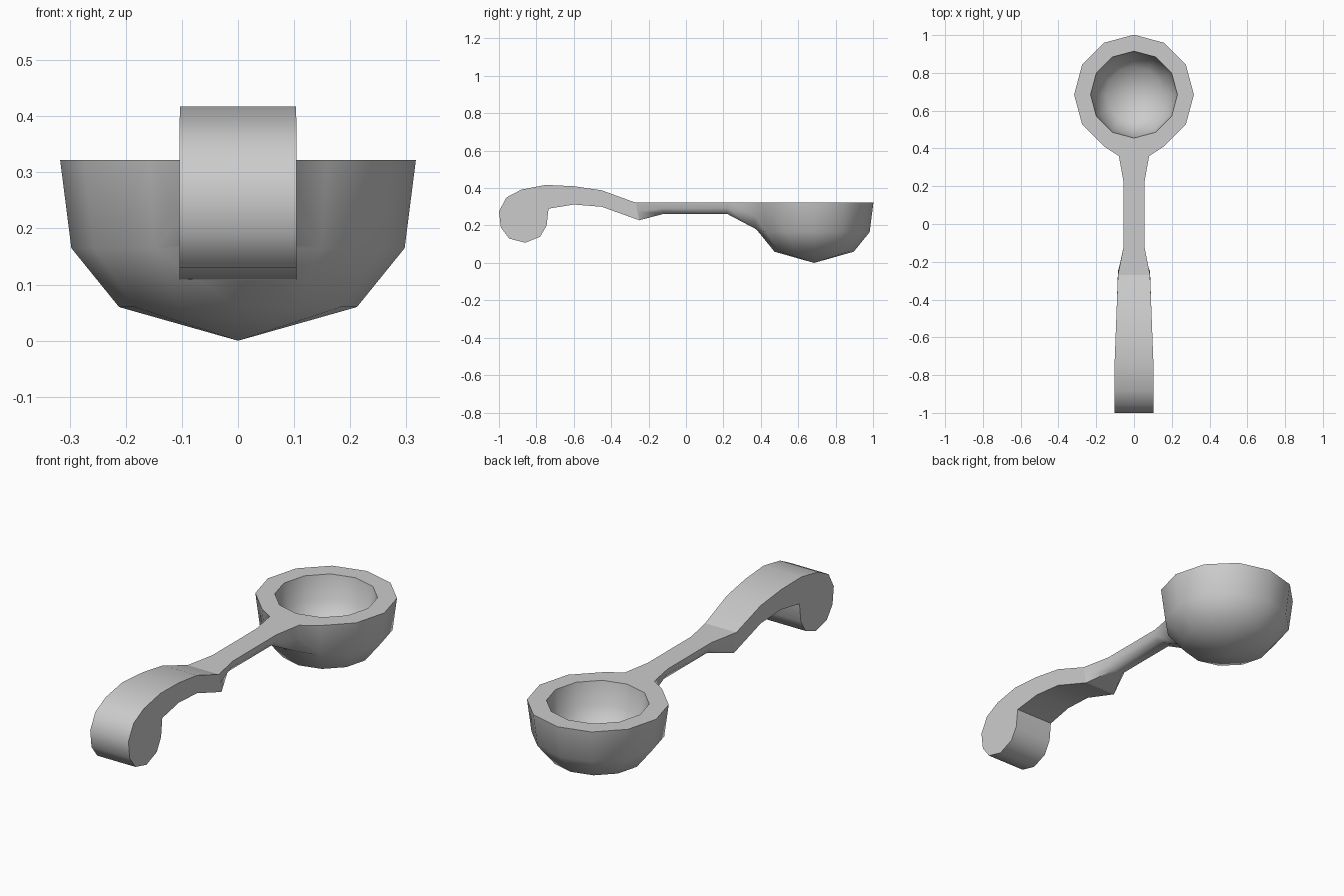
import bpy, bmesh, math

cube = bpy.data.objects.get("Cube")
if cube:
    bpy.data.objects.remove(cube)

SIDES = 12
RIM_Z = 0.322
BOWL_Y = 0.685

grey = bpy.data.materials.new("plain grey")
grey.use_nodes = True
grey.diffuse_color = (0.6, 0.6, 0.6, 1)
grey.node_tree.nodes["Principled BSDF"].inputs["Base Color"].default_value = (0.6, 0.6, 0.6, 1)


def finish(bm, name):
    """Turn a bmesh into a smooth object with sharp edges kept."""
    mesh = bpy.data.meshes.new(name)
    bm.to_mesh(mesh)
    bm.free()
    mesh.materials.append(grey)
    obj = bpy.data.objects.new(name, mesh)
    bpy.context.collection.objects.link(obj)
    bpy.ops.object.select_all(action='DESELECT')
    obj.select_set(True)
    bpy.context.view_layer.objects.active = obj
    bpy.ops.object.shade_smooth_by_angle(angle=math.radians(56))
    return obj


def ring(bm, radius, z):
    """Horizontal ring whose vertex 0 points along the handle."""
    steps = [math.tau * i / SIDES - math.pi / 2 for i in range(SIDES)]
    return [bm.verts.new((radius * math.cos(a), BOWL_Y + radius * math.sin(a), z))
            for a in steps]


def bridge(bm, a, b, skip=()):
    for i in range(len(a)):
        j = (i + 1) % len(a)
        if i not in skip:
            bm.faces.new((a[i], a[j], b[j], b[i]))


def cap(bm, loop, z):
    tip = bm.verts.new((0, BOWL_Y, z))
    for i in range(SIDES):
        bm.faces.new((loop[i], loop[(i + 1) % SIDES], tip))


# Bowl: outer and inner walls, left open where the stem joins the rim
bm = bmesh.new()
front = (0, SIDES - 1)
rim, belly, base = ring(bm, 0.317, RIM_Z), ring(bm, 0.297, 0.165), ring(bm, 0.212, 0.06)
lip, well, floor = ring(bm, 0.23, RIM_Z), ring(bm, 0.21, 0.21), ring(bm, 0.15, 0.13)
bridge(bm, rim, belly, front)
bridge(bm, belly, base)
cap(bm, base, 0)
bridge(bm, rim, lip, front)
bridge(bm, lip, well)
bridge(bm, well, floor)
cap(bm, floor, 0.085)

# Stem: flat top and rounded underside, lofted along y
# each station: top y, bottom y, half width, bottom z, roundness
stations = [(-0.27, -0.25, 0.085, 0.228, 0), (-0.12, -0.12, 0.055, 0.262, 1),
            (0.22, 0.22, 0.055, 0.262, 1), (0.36, 0.375, 0.08, 0.18, 1)]
sections = []
for top_y, low_y, w, low_z, k in stations:
    mid = ((top_y + low_y) / 2, (RIM_Z + low_z) / 2)
    half = [(w, top_y, RIM_Z), (w * (1 - 0.1 * k), *mid), (w * (1 - 0.5 * k), low_y, low_z)]
    points = half + [(-x, y, z) for x, y, z in reversed(half)]
    sections.append([bm.verts.new(p) for p in points])
for a, b in zip(sections, sections[1:]):
    bridge(bm, a, b)

# Join: blend the end of the stem into the rim and the bowl wall
end = sections[-1]
bm.faces.new((rim[-1], end[5], end[0], rim[1], lip[1], lip[0], lip[-1]))
for side, (t, m, b) in ((1, end[:3]), (-1, end[:2:-1])):
    for tri in ((rim[side], belly[side], t), (belly[side], m, t),
                (belly[side], b, m), (belly[side], belly[0], b)):
        bm.faces.new(tri)
bm.faces.new((end[2], end[3], belly[0]))
bm.verts.remove(rim[0])
bmesh.ops.recalc_face_normals(bm, faces=bm.faces)
finish(bm, "bowl_and_stem")

# Hooked grip: side profile spanned across a gently tapering width
profile = [(-0.27, 0.322), (-0.45, 0.388), (-0.6, 0.41), (-0.75, 0.417), (-0.88, 0.392),
           (-0.96, 0.35), (-1.0, 0.275), (-0.99, 0.19), (-0.945, 0.13), (-0.86, 0.108),
           (-0.78, 0.14), (-0.745, 0.2), (-0.735, 0.29), (-0.6, 0.312), (-0.45, 0.3),
           (-0.25, 0.228)]


def half_width(y):
    t = min(1, max(0, (-0.27 - y) / 0.5))
    return 0.085 + 0.019 * t


bm = bmesh.new()
left, right = [[bm.verts.new((s * half_width(y), y, z)) for y, z in profile] for s in (1, -1)]
bridge(bm, left, right, (len(profile) - 1,))
flanks = [bm.faces.new(left), bm.faces.new(right)]
bmesh.ops.recalc_face_normals(bm, faces=bm.faces)
for face in flanks:
    face.smooth = False
finish(bm, "hooked_grip")
